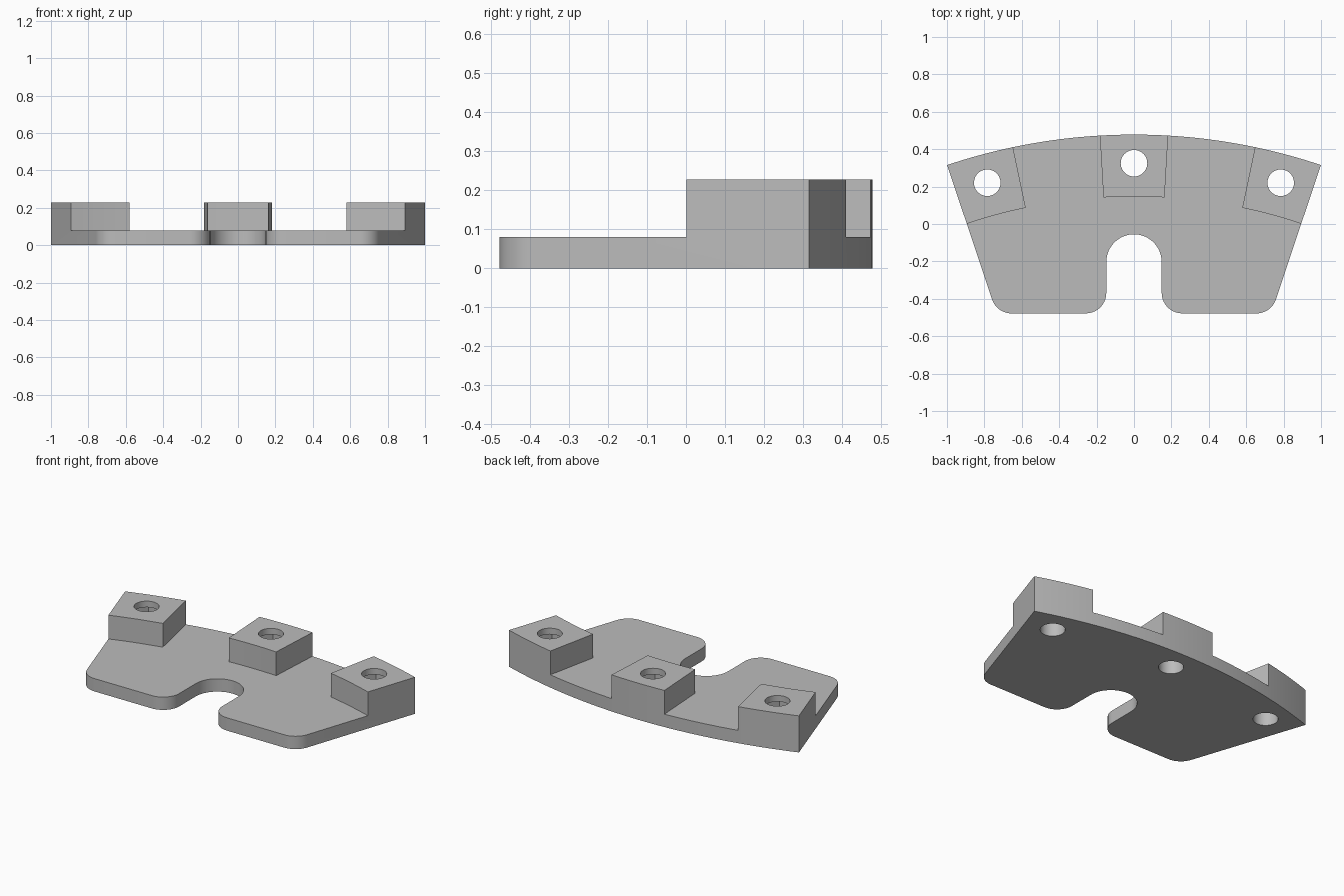
import bpy, bmesh, math
from mathutils import Vector

PLATE_T, TOP_Z = 0.08, 0.228       # plate thickness, boss top
R_OUT, R_IN, R_HOLE = 3.149, 2.818, 2.996
CY = 0.478 - R_OUT                 # centre of the curved back edge
FRONT_Y = -0.478
SPAN, BOSS = 18.5, 3.32            # half angles of the plate and of a boss
NOTCH = 0.148
BOSS_ANGLES = (-SPAN + BOSS, 0, SPAN - BOSS)


def polar(r, deg):
    a = math.radians(deg)
    return Vector((r * math.sin(a), CY + r * math.cos(a)))


def arc(r, a0, a1, n):
    return [polar(r, a0 + (a1 - a0) * i / n) for i in range(n + 1)]


def fillet(before, corner, after, r, n=10):
    """Round one corner of an outline."""
    d0, d1 = (before - corner).normalized(), (after - corner).normalized()
    half = d0.angle(d1) / 2
    centre = corner + (d0 + d1).normalized() * r / math.sin(half)
    start = corner + d0 * r / math.tan(half) - centre
    end = corner + d1 * r / math.tan(half) - centre
    sweep = start.angle(end)
    return [centre + (start * math.sin(sweep * (1 - i / n)) + end * math.sin(sweep * i / n))
            / math.sin(sweep) for i in range(n + 1)]


def circle(centre, r, n):
    return [centre + Vector((math.cos(t), math.sin(t))) * r
            for t in (2 * math.pi * i / n for i in range(n))]


def prism(name, outlines, z0, z1):
    """Object made of one or more outlines extruded from z0 to z1."""
    bm = bmesh.new()
    for pts in outlines:
        face = bm.faces.new([bm.verts.new((p.x, p.y, z0)) for p in pts])
        ext = bmesh.ops.extrude_face_region(bm, geom=[face], use_keep_orig=True)
        verts = [v for v in ext["geom"] if isinstance(v, bmesh.types.BMVert)]
        bmesh.ops.translate(bm, verts=verts, vec=(0, 0, z1 - z0))
    bmesh.ops.recalc_face_normals(bm, faces=bm.faces)
    mesh = bpy.data.meshes.new(name)
    bm.to_mesh(mesh)
    bm.free()
    obj = bpy.data.objects.new(name, mesh)
    bpy.context.collection.objects.link(obj)
    return obj


def cut(target, cutter):
    cutter.hide_render = True
    mod = target.modifiers.new("cut", "BOOLEAN")
    mod.operation, mod.solver, mod.object = "DIFFERENCE", "EXACT", cutter
    bpy.context.view_layer.objects.active = target
    bpy.ops.object.modifier_apply(modifier=mod.name)
    bpy.data.objects.remove(cutter)


default = bpy.data.objects.get("Cube")
if default:
    bpy.data.objects.remove(default)

# Plate outline: curved back, radial sides, rounded front corners, notch
back = arc(R_OUT, SPAN, -SPAN, 56)
corner = Vector((-(FRONT_Y - CY) * math.tan(math.radians(SPAN)), FRONT_Y))
lip = Vector((-NOTCH, FRONT_Y))
left = fillet(back[-1], corner, lip, 0.11) + fillet(corner, lip, Vector((-NOTCH, 0)), 0.11)
right = [Vector((-p.x, p.y)) for p in reversed(left)]
notch_centre = Vector((0, -0.055 - NOTCH))
notch = list(reversed(circle(notch_centre, NOTCH, 48)[:25]))
bracket = prism("mounting_bracket", [back + left + notch + right], 0, TOP_Z)

# Lower everything except the three bosses on the back edge
step = []
for a in BOSS_ANGLES:
    a0 = -SPAN - 4 if a < -BOSS else a - BOSS
    a1 = SPAN + 4 if a > BOSS else a + BOSS
    step += [polar(R_OUT + 0.2, a0)] if a0 > -SPAN else []
    step += arc(R_IN, a0, a1, 16)
    step += [polar(R_OUT + 0.2, a1)] if a1 < SPAN else []
step += [Vector((1.5, -1)), Vector((-1.5, -1))]
cut(bracket, prism("step_cutter", [step], PLATE_T, 0.5))

# Bolt holes and the hexagonal nut pockets inside the bosses
centres = [polar(R_HOLE, a) for a in BOSS_ANGLES]
cut(bracket, prism("hole_cutter", [circle(c, 0.071, 40) for c in centres], -0.1, 0.5))
cut(bracket, prism("pocket_cutter", [circle(c, 0.13, 6) for c in centres], 0.09, 0.19))

# Single grey finish
grey = bpy.data.materials.new("grey")
grey.use_nodes = True
colour = (0.5, 0.5, 0.5, 1)
grey.diffuse_color = colour
grey.node_tree.nodes["Principled BSDF"].inputs["Base Color"].default_value = colour
bracket.data.materials.clear()
bracket.data.materials.append(grey)

bpy.ops.object.select_all(action="DESELECT")
bracket.select_set(True)
bpy.context.view_layer.objects.active = bracket
bpy.ops.object.shade_smooth_by_angle(angle=math.radians(30))
